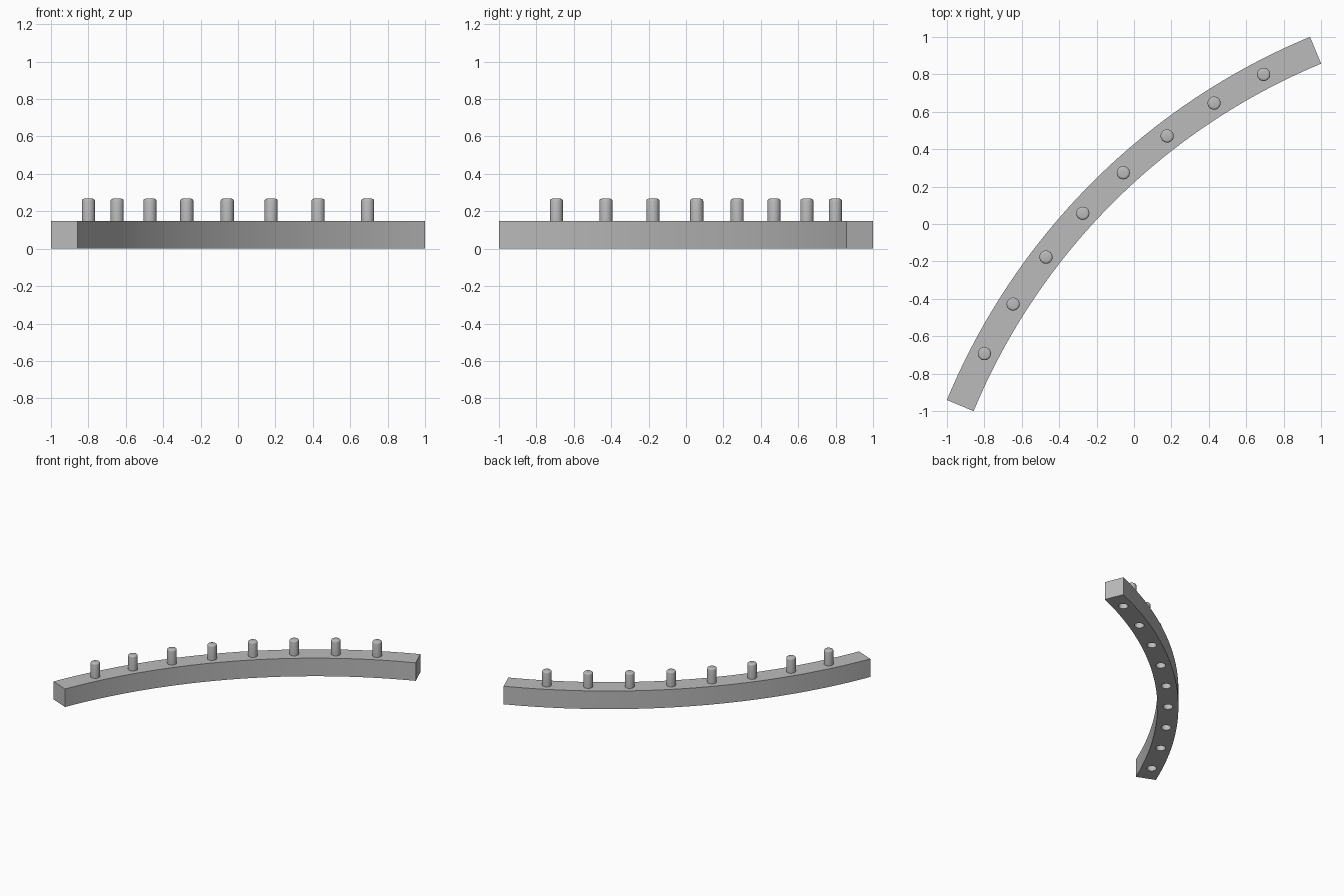
import bpy, bmesh, math

if "Cube" in bpy.data.objects:
    bpy.data.objects.remove(bpy.data.objects["Cube"])

# Arc layout: a 45 degree curved bar with its centre of curvature at (C, -C)
C, R_IN, R_OUT = 2.313, 3.431, 3.586
R_MID = (R_IN + R_OUT) / 2
A0, A1 = 112.5, 157.5
HEIGHT, SEGMENTS = 0.147, 48
PEG_R, PEG_TOP, CHAMFER = 0.035, 0.267, 0.011
HOLE_DEPTH = 0.118

grey = bpy.data.materials.new("mid grey")
grey.diffuse_color = (0.5, 0.5, 0.5, 1)
grey.use_nodes = True
grey.node_tree.nodes["Principled BSDF"].inputs["Base Color"].default_value = grey.diffuse_color


def arc_point(radius, degrees):
    a = math.radians(degrees)
    return C + radius * math.cos(a), -C + radius * math.sin(a)


def make_object(name, bm):
    bmesh.ops.recalc_face_normals(bm, faces=bm.faces)
    mesh = bpy.data.meshes.new(name)
    bm.to_mesh(mesh)
    bm.free()
    mesh.materials.append(grey)
    obj = bpy.data.objects.new(name, mesh)
    bpy.context.collection.objects.link(obj)
    return obj


def select_only(obj):
    bpy.ops.object.select_all(action='DESELECT')
    obj.select_set(True)
    bpy.context.view_layer.objects.active = obj


def lathe(bm, x, y, profile, sides=32):
    """Closed round solid from (radius, z) rings, bottom to top."""
    rings = []
    for r, z in profile:
        rings.append([bm.verts.new((x + r * math.cos(2 * math.pi * i / sides),
                                    y + r * math.sin(2 * math.pi * i / sides), z))
                      for i in range(sides)])
    for low, high in zip(rings, rings[1:]):
        for i in range(sides):
            j = (i + 1) % sides
            bm.faces.new((low[i], low[j], high[j], high[i]))
    bm.faces.new(rings[0][::-1])
    bm.faces.new(rings[-1])


# Curved bar: rectangular section swept along the arc
bm = bmesh.new()
sections = []
for i in range(SEGMENTS + 1):
    angle = A0 + (A1 - A0) * i / SEGMENTS
    sections.append([bm.verts.new((*arc_point(r, angle), z))
                     for r, z in ((R_IN, 0), (R_OUT, 0), (R_OUT, HEIGHT), (R_IN, HEIGHT))])
for a, b in zip(sections, sections[1:]):
    for k in range(4):
        m = (k + 1) % 4
        bm.faces.new((a[k], a[m], b[m], b[k]))
bm.faces.new(sections[0])
bm.faces.new(sections[-1])
bar = make_object("curved_bar", bm)

# Nine blind sockets in the underside, midway between the pegs
bm = bmesh.new()
for i in range(9):
    x, y = arc_point(R_MID, A0 + 2.5 + 5 * i)
    lathe(bm, x, y, ((0.036, -0.05), (0.036, HOLE_DEPTH)))
cutter = make_object("socket_cutter", bm)
cutter.hide_render = True
cut = bar.modifiers.new("sockets", 'BOOLEAN')
cut.operation, cut.solver, cut.object = 'DIFFERENCE', 'EXACT', cutter
select_only(bar)
bpy.ops.object.modifier_apply(modifier=cut.name)
bpy.data.objects.remove(cutter)
bpy.ops.object.shade_smooth_by_angle(angle=math.radians(30))

# Eight pegs with softened tops
for i in range(8):
    bm = bmesh.new()
    x, y = arc_point(R_MID, A0 + 5 + 5 * i)
    rim = [(PEG_R - CHAMFER * (1 - math.cos(t)), PEG_TOP - CHAMFER * (1 - math.sin(t)))
           for t in (math.radians(d) for d in (0, 30, 60, 90))]
    lathe(bm, x, y, [(PEG_R, HEIGHT - 0.005)] + rim)
    peg = make_object(f"peg_{i + 1}", bm)
    select_only(peg)
    bpy.ops.object.shade_smooth_by_angle(angle=math.radians(35))
